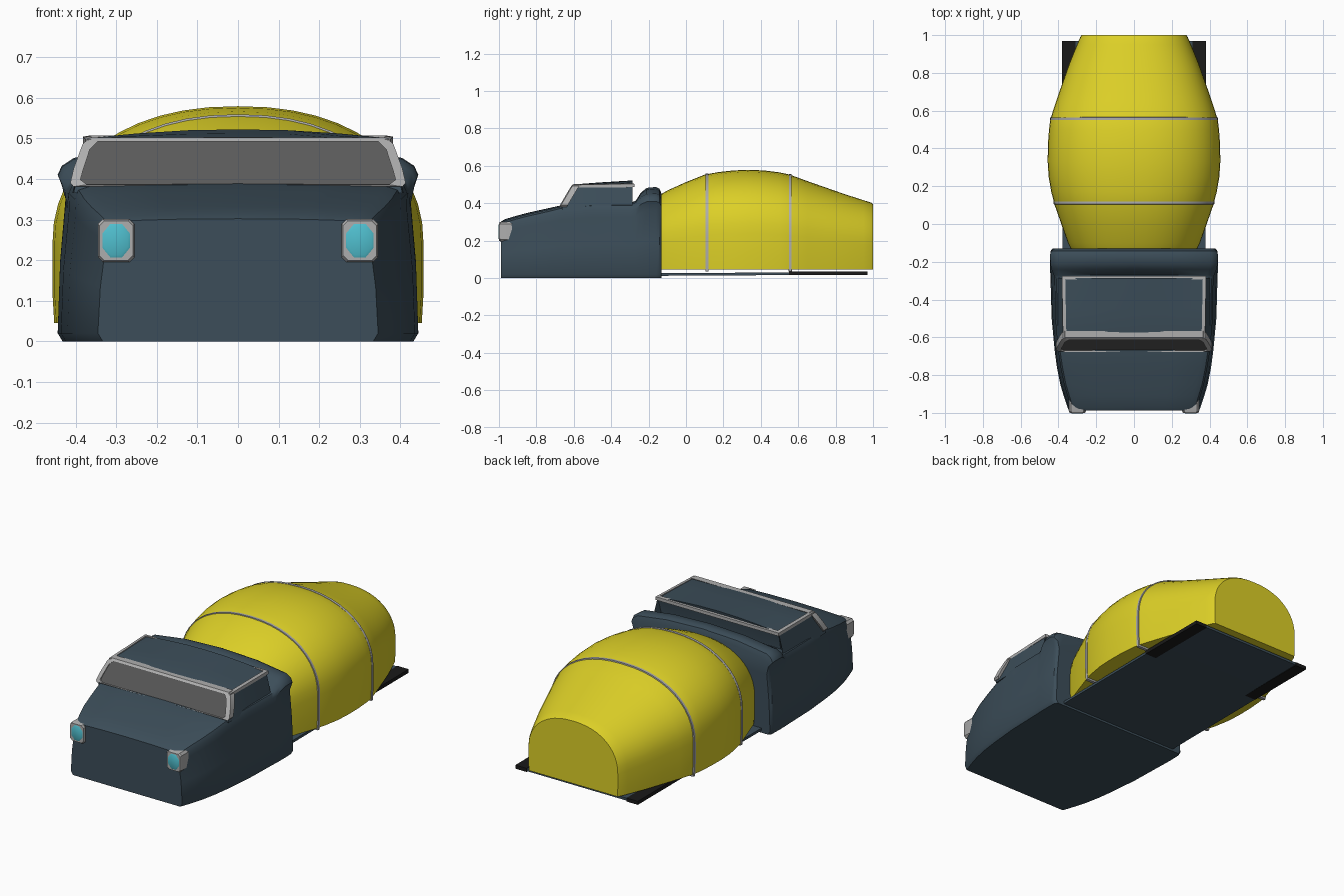
import bpy, bmesh, math

if "Cube" in bpy.data.objects:
    bpy.data.objects.remove(bpy.data.objects["Cube"])

def material(name, rgb):
    m = bpy.data.materials.new(name)
    m.diffuse_color = (*rgb, 1)
    m.use_nodes = True
    m.node_tree.nodes["Principled BSDF"].inputs["Base Color"].default_value = m.diffuse_color
    return m

SLATE = material("slate", (0.045, 0.075, 0.1))
YELLOW = material("yellow", (0.72, 0.63, 0.02))
CYAN = material("cyan", (0.08, 0.52, 0.62))
GLASS = material("glass", (0.1, 0.1, 0.1))
SILVER = material("silver", (0.42, 0.42, 0.42))
BLACK = material("black", (0.01, 0.01, 0.01))

def loft(name, rings, mat, caps=True, closed=False, angle=35):
    """Skin a list of equal-length closed rings of 3D points."""
    bm = bmesh.new()
    vs = [[bm.verts.new(p) for p in r] for r in rings]
    n = len(rings[0])
    pairs = list(zip(vs, vs[1:])) + ([(vs[-1], vs[0])] if closed else [])
    for a, b in pairs:
        for i in range(n):
            j = (i + 1) % n
            bm.faces.new((a[i], a[j], b[j], b[i]))
    if caps and not closed:
        bm.faces.new(vs[0])
        bm.faces.new(vs[-1])
    bmesh.ops.recalc_face_normals(bm, faces=bm.faces)
    me = bpy.data.meshes.new(name)
    bm.to_mesh(me)
    bm.free()
    ob = bpy.data.objects.new(name, me)
    bpy.context.collection.objects.link(ob)
    me.materials.append(mat)
    bpy.ops.object.select_all(action='DESELECT')
    ob.select_set(True)
    bpy.context.view_layer.objects.active = ob
    bpy.ops.object.shade_smooth_by_angle(angle=math.radians(angle))
    return ob

def mirrored(half, y):
    """Half section from bottom to crown -> full ring at y."""
    return [(x, y, z) for x, z in half] + [(-x, y, z) for x, z in reversed(half) if x > 0]

def box(name, x0, x1, y0, y1, z0, z1, mat):
    return loft(name, [[(x0, y, z0), (x1, y, z0), (x1, y, z1), (x0, y, z1)] for y in (y0, y1)], mat)

# Cab body: y, bottom half width, top half width, side height, crown height
def cab_section(y, hb, ht, zs, zc):
    half = [(hb - .012, 0), (hb, .02), (hb - .006, zs * .45), (hb - .02, zs * .82), (ht, zs - .03),
            (ht - .01, zs - .008), (ht - .04, zs + .25 * (zc - zs)),
            (ht * .5, zs + .8 * (zc - zs)), (0, zc)]
    return mirrored(half, y)

cab = [(-.988, .345, .325, .295, .302), (-.97, .352, .334, .304, .314), (-.91, .372, .352, .322, .332),
       (-.85, .39, .37, .338, .348), (-.76, .408, .388, .358, .368), (-.67, .42, .402, .38, .388),
       (-.5, .436, .417, .395, .40), (-.295, .442, .42, .395, .405), (-.27, .443, .425, .40, .412),
       (-.24, .444, .437, .425, .458), (-.21, .444, .443, .438, .482), (-.16, .443, .444, .44, .487),
       (-.142, .441, .438, .433, .478), (-.13, .43, .42, .41, .45)]
loft("cab_body", [cab_section(*c) for c in cab], SLATE)

# Cab roof with sloping front
roof = [(-.662, .405, .40, .386, .386), (-.6, .408, .37, .49, .497), (-.57, .408, .373, .497, .503),
        (-.45, .408, .375, .499, .512), (-.285, .408, .375, .50, .522), (-.31, .40, .37, .40, .41)]
loft("cab_roof", [mirrored([(hb, .365), (ht, zs), (ht * .66, zs + .55 * (zc - zs)),
                            (ht * .33, zs + .9 * (zc - zs)), (0, zc)], y)
                  for y, hb, ht, zs, zc in roof], SLATE)

# Windscreen pane and frame on the sloping plane
def on_screen(half, off):
    pts = half + [(-x, z) for x, z in reversed(half)]
    return [(x, -.665 + (z - .385) * .59 - off, z) for x, z in pts]

inner = [(.372, .386), (.388, .398), (.382, .42), (.365, .472), (.345, .492)]
outer = [(.405, .381), (.413, .39), (.405, .425), (.383, .485), (.365, .502)]
loft("windscreen", [on_screen(inner, 0), on_screen(inner, .004)], GLASS)
loft("windscreen_frame", [on_screen(outer, -.03), on_screen(outer, .006), on_screen(inner, .012),
                          on_screen(inner, -.03)], SILVER, closed=True)

# Roof edge trim
def trim_loop(d, z0, z1):
    f, r = -.6 - d, -.282 + d
    h = .37 + d
    return [(-h, f, z0), (h, f, z0), (h + .006, r, z1), (-h - .006, r, z1)]
loft("roof_trim", [trim_loop(.006, .482, .486), trim_loop(.006, .498, .504),
                   trim_loop(-.012, .501, .507), trim_loop(-.012, .482, .486)], SILVER, closed=True)

# Headlights: square bezels with octagonal lenses
for side, s in (("left", -1), ("right", 1)):
    cx, cz = .30 * s, .248
    def square(y, hx, hz):
        c = .012
        return [(cx + sx * a, y, cz + sz * b) for sx, sz, a, b in
                ((-1, -1, hx - c, hz), (1, -1, hx - c, hz), (1, -1, hx, hz - c), (1, 1, hx, hz - c),
                 (1, 1, hx - c, hz), (-1, 1, hx - c, hz), (-1, 1, hx, hz - c), (-1, -1, hx, hz - c))]
    def octagon(y, k=1):
        return [(cx + .037 * k * math.cos(a), y, cz + .045 * k * math.sin(a))
                for a in (math.tau * (i + .5) / 8 for i in range(8))]
    loft(side + "_headlight_bezel", [square(-.93, .045, .053), square(-.992, .045, .053),
                                     square(-1.0, .041, .049)], SILVER)
    loft(side + "_headlight_lens", [octagon(-.99), octagon(-1.0), octagon(-1.003, .85)], CYAN)

# Mixer drum: y, half width, top height
def drum_section(y, hw, top, grow=0, z0=.045):
    zc = z0 + (top - z0) * .36
    hw, top = hw + grow, top + grow
    half = [(hw * .99, z0), (hw, z0 + .4 * (zc - z0))]
    for i in range(13):
        a = math.pi / 2 * i / 12
        half.append((hw * math.cos(a) ** .9 if i < 12 else 0, zc + (top - zc) * math.sin(a) ** .9))
    return mirrored(half, y)

drum = [(-.13, .335, .45), (-.1, .35, .468), (0, .385, .513), (.1, .42, .553), (.17, .438, .566),
        (.25, .452, .575), (.33, .457, .579), (.42, .456, .575), (.5, .45, .565), (.555, .443, .553),
        (.65, .412, .518), (.75, .378, .483), (.85, .343, .448), (.95, .302, .416),
        (.99, .284, .403), (1.0, .277, .396)]
loft("mixer_drum", [drum_section(*d) for d in drum], YELLOW)

# Hoops around the drum
for name, y, hw, top in (("front_hoop", .112, .423, .555), ("rear_hoop", .557, .442, .552)):
    loft(name, [drum_section(y + dy, hw, top, g, .035) for dy, g in
                ((-.009, -.006), (-.007, .004), (.007, .004), (.009, -.006))], SILVER)

# Chassis plate and dark rear side strips
loft("chassis_plate", [[(-.378, y, z), (.378, y, z), (.378, y, z + .014), (-.378, y, z + .014)]
                       for y, z in ((-.15, .012), (.55, .016), (.968, .02))], SLATE)
for side, s in (("left", -1), ("right", 1)):
    box(side + "_rear_strip", s * .31, s * .38, .55, .97, .016, .036, BLACK)
